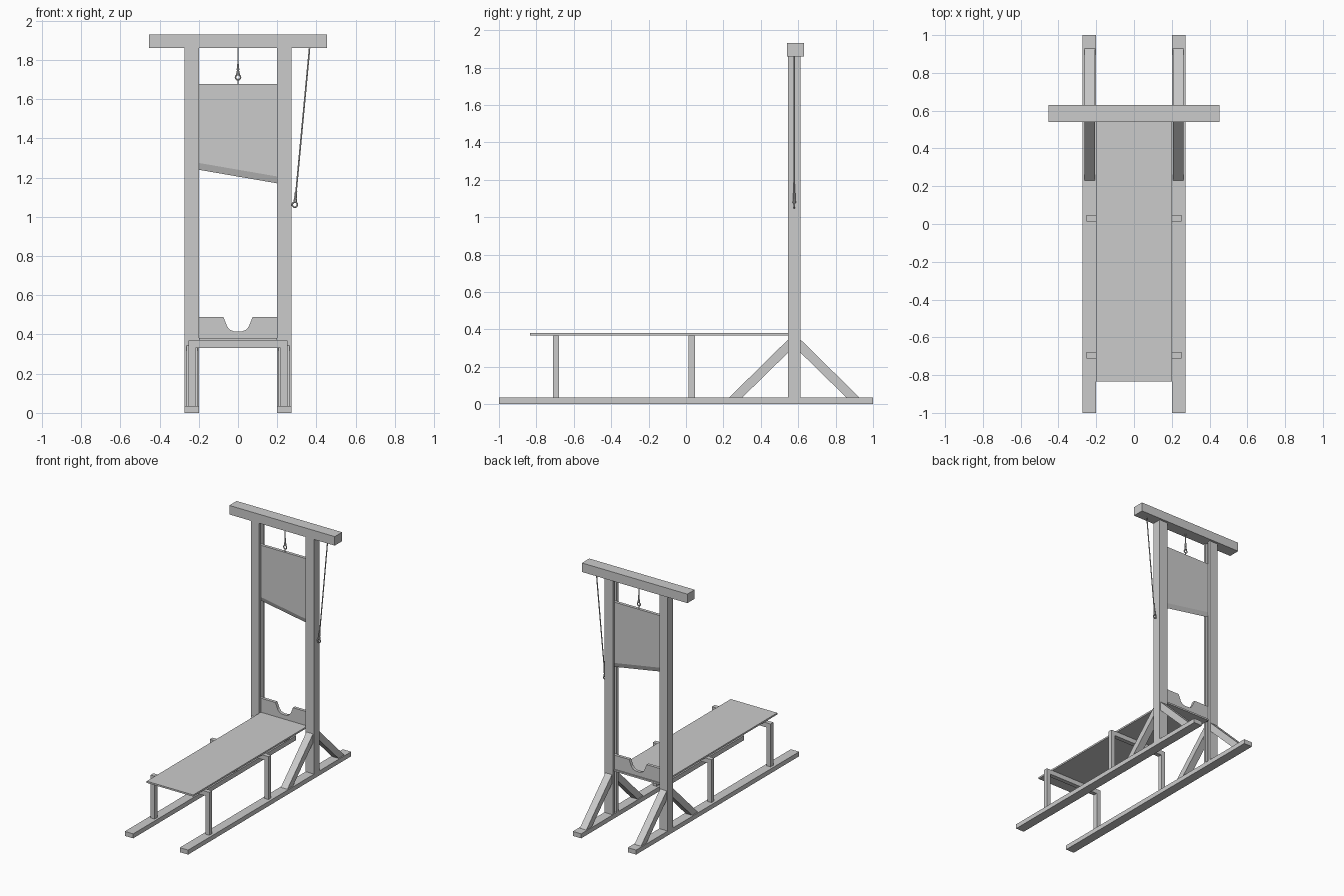
import bpy, bmesh, math
from mathutils import Vector

if "Cube" in bpy.data.objects:
    bpy.data.objects.remove(bpy.data.objects["Cube"])


def prism(name, pts, axis, lo, hi):
    """Extrude a 2D outline along an axis (remaining axes in x, y, z order)."""
    bm = bmesh.new()

    def place(p, d):
        v = list(p)
        v.insert(axis, d)
        return bm.verts.new(v)
    face = bm.faces.new([place(p, lo) for p in pts])
    ext = bmesh.ops.extrude_face_region(bm, geom=[face])
    offset = [0, 0, 0]
    offset[axis] = hi - lo
    moved = [g for g in ext["geom"] if isinstance(g, bmesh.types.BMVert)]
    bmesh.ops.translate(bm, verts=moved, vec=offset)
    bmesh.ops.recalc_face_normals(bm, faces=bm.faces)
    mesh = bpy.data.meshes.new(name)
    bm.to_mesh(mesh)
    bm.free()
    ob = bpy.data.objects.new(name, mesh)
    bpy.context.collection.objects.link(ob)
    return ob


def box(name, x, y, z):
    return prism(name, [(x[0], y[0]), (x[1], y[0]), (x[1], y[1]), (x[0], y[1])], 2, *z)


def mirror_x(ob):
    ob.modifiers.new("mirror", 'MIRROR').use_axis[0] = True
    return ob


def rod(name, a, b, r1, r2):
    a, b = Vector(a), Vector(b)
    bpy.ops.mesh.primitive_cone_add(vertices=10, radius1=r1, radius2=r2,
                                    depth=(b - a).length, location=(a + b) / 2)
    ob = bpy.context.object
    ob.name = name
    ob.rotation_euler = (b - a).to_track_quat('Z', 'Y').to_euler()
    bpy.ops.object.shade_smooth_by_angle()


def rope(name, top, ring):
    """Rope with a bound knot and a small ring at its lower end."""
    top, ring = Vector(top), Vector(ring)
    up = (top - ring).normalized()
    rod(name, ring + up * 0.012, top, 0.004, 0.004)
    rod(name + "_knot", ring + up * 0.015, ring + up * 0.036, 0.010, 0.006)
    rod(name + "_binding", ring + up * 0.036, ring + up * 0.068, 0.007, 0.006)
    bpy.ops.mesh.primitive_torus_add(location=ring, rotation=(math.pi / 2, 0, 0),
                                     major_radius=0.013, minor_radius=0.004,
                                     major_segments=16, minor_segments=8)
    bpy.context.object.name = name + "_ring"
    bpy.ops.object.shade_smooth_by_angle()


# Base rails, grooved uprights and top beam
mirror_x(box("base_rail", (0.2, 0.272), (-1, 1), (0, 0.035)))
post = [(0.2, 0.545), (0.272, 0.545), (0.272, 0.613), (0.2, 0.613),
        (0.2, 0.593), (0.218, 0.593), (0.218, 0.565), (0.2, 0.565)]
mirror_x(prism("upright", post, 2, 0.035, 1.86))
box("top_beam", (-0.453, 0.453), (0.54, 0.63), (1.86, 1.93))

# Diagonal braces on both sides of the uprights
for label, foot, side, s in (("front", 0.23, 0.545, 1), ("back", 0.928, 0.613, -1)):
    outline = [(foot, 0.035), (foot + s * 0.07, 0.035), (side, 0.275), (side, 0.345)]
    mirror_x(prism(label + "_brace", outline, 0, 0.207, 0.263))

# Bench board on two U-shaped trestles
box("bench_board", (-0.2, 0.2), (-0.835, 0.6), (0.368, 0.381))
trestle = [(-0.252, 0.035), (-0.218, 0.035), (-0.218, 0.332), (0.218, 0.332),
           (0.218, 0.035), (0.252, 0.035), (0.252, 0.368), (-0.252, 0.368)]
for label, y in (("front", -0.695), ("middle", 0.031)):
    prism(label + "_trestle", trestle, 1, y - 0.017, y + 0.017)

# Lower stock with rounded notch
half = [(0.075, 0.49), (0.055, 0.44), (0.04, 0.423), (0.018, 0.415)]
notch = half + [(-x, z) for x, z in reversed(half)]
prism("lower_stock", [(0.217, 0.49)] + notch +
      [(-0.217, 0.49), (-0.217, 0.375), (0.217, 0.375)], 1, 0.567, 0.591)

# Slanted blade, sharpened on both faces
blade = prism("blade", [(-0.217, 1.678), (0.217, 1.678), (0.217, 1.203), (-0.217, 1.278)],
              1, 0.567, 0.591)
bm = bmesh.new()
bm.from_mesh(blade.data)
bm.faces.ensure_lookup_table()
bm.normal_update()
bottom = min(bm.faces, key=lambda f: f.normal.z)
edge = bmesh.ops.extrude_face_region(bm, geom=[bottom])
bmesh.ops.delete(bm, geom=[bottom], context='FACES')
for v in (g for g in edge["geom"] if isinstance(g, bmesh.types.BMVert)):
    v.co.z -= 0.035
    v.co.y = 0.579
bmesh.ops.remove_doubles(bm, verts=bm.verts, dist=0.0001)
bmesh.ops.recalc_face_normals(bm, faces=bm.faces)
bm.to_mesh(blade.data)
bm.free()

# Lifting rope, blade eye and hanging pull rope
rope("lift_rope", (0, 0.579, 1.86), (0, 0.579, 1.712))
rod("blade_eye", (0, 0.579, 1.67), (0, 0.579, 1.705), 0.004, 0.004)
rope("pull_rope", (0.365, 0.579, 1.86), (0.29, 0.579, 1.062))
